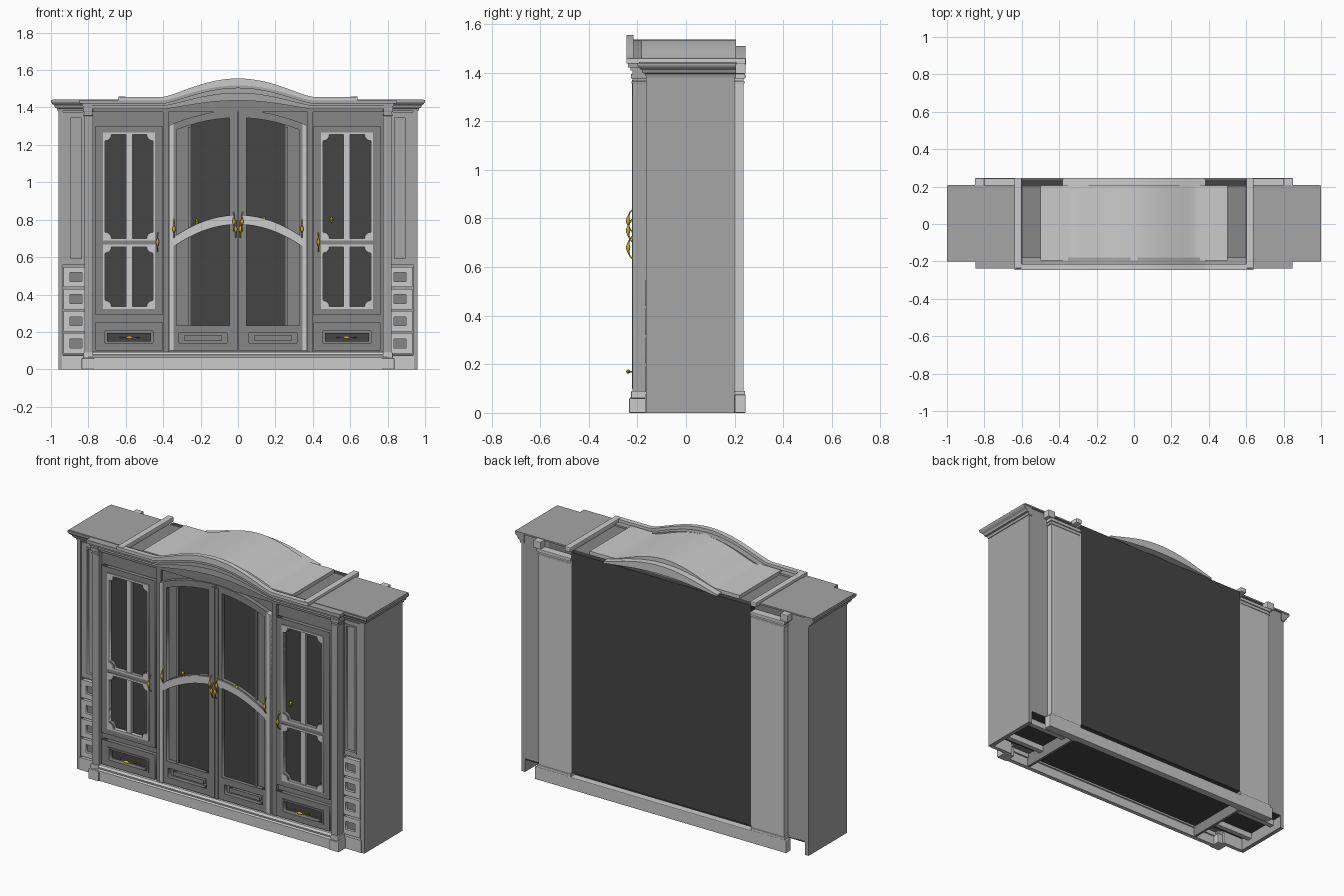
import bpy, bmesh, math
from mathutils import Vector

if "Cube" in bpy.data.objects:
    bpy.data.objects.remove(bpy.data.objects["Cube"])

def material(name, *col):
    m = bpy.data.materials.new(name)
    m.diffuse_color = (*col, 1) if len(col) == 3 else (col[0], col[0], col[0], 1)
    m.use_nodes = True
    m.node_tree.nodes["Principled BSDF"].inputs["Base Color"].default_value = m.diffuse_color
    return m

GOLD = material("gold", 0.6, 0.43, 0.03)
DARK = material("dark_panel", 0.06)
FRONT = material("front_grey", 0.24)
MID = material("side_grey", 0.38)
PALE = material("trim_grey", 0.52)
BARE = ("roof", "back_side", "back_arch")
PALES = ("plinth", "arch_moulding", "mullion", "arched_rail", "door_edge", "small_drawer", "back_",
         "window_trim", "base", "batten")
MIDS = ("outer", "top_board", "crown", "cornice", "pilaster", "cap", "neck", "tall")

def shade(name):
    """Grey tone of a part, chosen by its kind."""
    for keys, mat in ((BARE, None), (PALES, PALE), (MIDS, MID)):
        if any(k in name for k in keys):
            return mat
    return FRONT

def link(name, bm, mat=None):
    me = bpy.data.meshes.new(name)
    bmesh.ops.remove_doubles(bm, verts=bm.verts, dist=1e-5)
    bmesh.ops.recalc_face_normals(bm, faces=bm.faces)
    bm.to_mesh(me)
    bm.free()
    ob = bpy.data.objects.new(name, me)
    bpy.context.collection.objects.link(ob)
    mat = mat or shade(name)
    if mat:
        me.materials.append(mat)
    return ob

def box(name, x0, x1, y0, y1, z0, z1, mat=None, bev=0):
    bm = bmesh.new()
    bmesh.ops.create_cube(bm, size=1)
    for v in bm.verts:
        v.co = ((x0 + x1) / 2 + v.co.x * abs(x1 - x0), (y0 + y1) / 2 + v.co.y * (y1 - y0),
                (z0 + z1) / 2 + v.co.z * (z1 - z0))
    ob = link(name, bm, mat)
    if bev:
        b = ob.modifiers.new("bevel", 'BEVEL')
        b.width, b.segments = bev, 2

def prism(name, loops, y0, y1, mat=None):
    """Flat xz outline with holes, extruded along y."""
    cu = bpy.data.curves.new(name, 'CURVE')
    cu.dimensions, cu.fill_mode, cu.extrude = '2D', 'BOTH', (y1 - y0) / 2
    for pts in loops:
        s = cu.splines.new('POLY')
        s.points.add(len(pts) - 1)
        for p, (x, z) in zip(s.points, pts):
            p.co = (x, z, 0, 1)
        s.use_cyclic_u = True
    tmp = bpy.data.objects.new(name, cu)
    bpy.context.collection.objects.link(tmp)
    me = bpy.data.meshes.new_from_object(tmp.evaluated_get(bpy.context.evaluated_depsgraph_get()))
    bm = bmesh.new()
    bm.from_mesh(me)
    for v in bm.verts:
        v.co = (v.co.x, (y0 + y1) / 2 - v.co.z, v.co.y)
    bpy.data.objects.remove(tmp)
    bpy.data.meshes.remove(me)
    return link(name, bm, mat)

def sweep(name, path, profile):
    """Moulding: (outward, z) profile mitred along an open plan path, outward = right of travel."""
    bm, rings = bmesh.new(), []
    P = [Vector(p) for p in path]
    for i, p in enumerate(P):
        ns = [Vector((d.y, -d.x)) for d in
              [(P[j + 1] - P[j]).normalized() for j in (i - 1, i) if 0 <= j < len(P) - 1]]
        n = sum(ns, Vector((0, 0))).normalized()
        n /= n.dot(ns[0])
        rings.append([bm.verts.new((p.x + n.x * o, p.y + n.y * o, z)) for o, z in profile])
    k = len(profile)
    for a, b in zip(rings, rings[1:]):
        for j in range(k):
            bm.faces.new((a[j], a[(j + 1) % k], b[(j + 1) % k], b[j]))
    bm.faces.new(rings[0])
    bm.faces.new(rings[-1])
    link(name, bm)

def rect(x0, x1, z0, z1):
    return [(x0, z0), (x1, z0), (x1, z1), (x0, z1)]

def notched(x0, x1, z0, z1, r=0.035):
    return [(cx + r * math.cos(math.radians(a0 - i * 22.5)), cz + r * math.sin(math.radians(a0 - i * 22.5)))
            for cx, cz, a0 in ((x0, z0, 90), (x1, z0, 180), (x1, z1, 270), (x0, z1, 360)) for i in range(5)]

def flip(s, pts):
    return [(s * x, z) for x, z in pts]

def span(x0, x1, f, n):
    return [(x0 + (x1 - x0) * i / n, f(x0 + (x1 - x0) * i / n)) for i in range(n + 1)]

def smooth(ob):
    bpy.ops.object.select_all(action='DESELECT')
    ob.select_set(True)
    bpy.context.view_layer.objects.active = ob
    bpy.ops.object.shade_smooth_by_angle(angle=math.radians(30))

def band(name, w, y0, y1, zlo, hlo, zhi, hhi, half=0.4):
    """Strip that is level at the ends and arches in the middle."""
    bump = lambda x: max(0, 1 - (x / half) ** 2) ** 1.4
    smooth(prism(name, [span(-w, w, lambda x: zlo + hlo * bump(x), 64)
                        + span(w, -w, lambda x: zhi + hhi * bump(x), 64)], y0, y1))

def handle(name, x, z, horizontal=False):
    """Bow pull with a swollen grip."""
    half = [(.05, 0, 1), (.044, .008, .7), (.034, .017, .7), (.022, .022, .8), (.014, .024, 1.2), (.007, .024, 1.9)]
    pts = [(-t, o, r) for t, o, r in half] + [(0, .024, 2.1)] + [q for q in half[::-1]]
    cu = bpy.data.curves.new(name, 'CURVE')
    cu.dimensions, cu.bevel_depth, cu.bevel_resolution, cu.use_fill_caps = '3D', .0042, 2, True
    s = cu.splines.new('POLY')
    s.points.add(len(pts) - 1)
    for p, (t, o, r) in zip(s.points, pts):
        p.co = (x + t, -.214 - o, z, 1) if horizontal else (x, -.214 - o, z + t, 1)
        p.radius = r
    cu.materials.append(GOLD)
    bpy.context.collection.objects.link(bpy.data.objects.new(name, cu))

# Central carcass, back panel and roof
box("center_carcass", -.79, .79, -.19, .2, .08, 1.43)
box("dark_rear_panel", -.6, .6, .2, .237, .1, 1.43, DARK)
band("roof", .5, -.195, .205, 1.42, .06, 1.452, .083, .34)
band("back_arch", .38, .2, .245, 1.425, .035, 1.435, .075)
# Arched front cornice in stepped layers
band("frieze", .8, -.208, -.18, 1.375, 0, 1.405, .075)
band("cornice_lower", .825, -.218, -.18, 1.392, .045, 1.41, .07)
band("cornice_middle", .835, -.228, -.18, 1.408, .068, 1.422, .085)
band("cornice_upper", .848, -.238, -.18, 1.42, .083, 1.44, .095)
band("arch_moulding", .64, -.245, -.215, 1.438, .08, 1.457, .098)
# Plinth and dark underside
box("plinth_front", -.8, .8, -.225, -.2, 0, .06)
box("back_plinth", -.84, .84, .2, .245, 0, .075, bev=.004)
sweep("base_moulding", [(-.8, -.19), (.8, -.19)],
      [(0, .055), (.04, .055), (.04, .063), (.032, .07), (.034, .08), (.025, .092), (0, .092)])
box("underside", -.62, .62, -.19, .2, .065, .08, DARK)

top = lambda x: 1.385 - .6 * x * x
rail = lambda x: .8 - x * x
for s, side in ((-1, "left"), (1, "right")):
    # Center doors
    outer = [(.004, .1), (.37, .1)] + span(.37, .004, top, 14)
    up = span(.045, .328, lambda x: rail(x) + .026, 14) + span(.328, .045, lambda x: top(x) - .04, 14)
    low = [(.045, .235), (.328, .235)] + span(.328, .045, lambda x: rail(x) - .026, 14)
    prism(side + "_center_door", [flip(s, q) for q in (outer, up, low, rect(.06, .315, .14, .195))], -.216, -.19)
    pane = [(.04, .23), (.255, .23)] + span(.255, .04, lambda x: top(x) - .035, 10)
    prism(side + "_center_pane", [flip(s, pane)], -.195, -.188, DARK)
    box(side + "_pane_trim", s * .255, s * .268, -.203, -.19, .235, 1.295)
    prism(side + "_foot_panel", [flip(s, rect(.085, .29, .155, .18))], -.208, -.19)
    prism(side + "_door_edge", [flip(s, [(.345, .1), (.37, .1)] + span(.37, .345, top, 2))], -.222, -.19)
    box(side + "_meeting_stile", s * .002, s * .022, -.222, -.19, .1, 1.37)
    prism(side + "_arched_rail", [flip(s, span(.01, .345, lambda x: rail(x) + .022, 14)
          + span(.345, .01, lambda x: rail(x) - .022, 14))], -.222, -.2)

    # Side doors with scooped windows, drawer below
    w1, w2 = (.455, .71, .70, 1.255), (.455, .71, .335, .655)
    prism(side + "_side_door", [flip(s, q) for q in
          (rect(.405, .762, .29, 1.3), notched(*w1), notched(*w2))], -.214, -.19)
    for nm, (a, b, c, d) in (("upper", w1), ("lower", w2)):
        prism(f"{side}_{nm}_pane", [flip(s, rect(a - .005, b + .005, c - .005, d + .005))], -.194, -.188, DARK)
        prism(f"{side}_{nm}_window_trim", [flip(s, rect(a - .012, b + .012, c - .012, d + .012)),
              flip(s, notched(a, b, c, d, .03))], -.219, -.2)
        box(f"{side}_{nm}_mullion", s * .565, s * .598, -.212, -.19, c, d)
    prism(side + "_drawer_front", [flip(s, rect(.405, .762, .1, .25)), flip(s, rect(.455, .71, .14, .205))], -.214, -.19)
    prism(side + "_drawer_panel", [flip(s, rect(.465, .70, .15, .195))], -.2, -.188, DARK)
    prism(side + "_drawer_trim", [flip(s, rect(.445, .72, .13, .215)), flip(s, rect(.455, .71, .14, .205))], -.219, -.2)
    box(side + "_divider_stile", s * .372, s * .402, -.205, -.19, .09, 1.38)

    # Front pilaster and rear side panel, each with base block and cap
    for nm, x0, y0, y1, e in (("front_pilaster", .775, -.22, -.16, -1), ("back_side_panel", .6, .195, .237, 1)):
        box(f"{side}_{nm}", s * x0, s * .82, y0, y1, .07, 1.39)
        f = y0 if e < 0 else y1
        for pt, o, z0, z1 in (("base", .014 if e < 0 else .007, 0, .06), ("base_ring", .006, .06, .09),
                              ("cap", .007, 1.375, 1.395), ("neck", .004, 1.355, 1.365)):
            a, b = (f - o, y1) if e < 0 else (y0, f + o)
            box(f"{side}_{nm[:5]}_{pt}", s * (x0 + .008 - o), s * (.822 + o), a, b, z0, z1, bev=.003)
    box(side + "_back_cornice_end", s * .8, s * .85, .2, .245, 1.395, 1.44, bev=.004)
    box(side + "_roof_bar", s * .6, s * .64, -.238, .247, 1.43, 1.46, bev=.006)
    box(side + "_cornice_return", s * .78, s * .848, -.238, -.16, 1.42, 1.44)
    box(side + "_cornice_return_lower", s * .78, s * .83, -.22, -.16, 1.39, 1.42)

    # Outer cabinet: hollow below, drawers and tall panel in front
    box(side + "_outer_carcass", s * .78, s * .945, -.145, .2, .08, 1.43)
    box(side + "_outer_wall", s * .935, s * .96, -.165, .2, 0, 1.4)
    box(side + "_outer_plinth", s * .8, s * .94, -.168, -.145, 0, .075)
    box(side + "_inner_foot_wall", s * .62, s * .635, -.2, .2, 0, .08)
    box(side + "_foot_floor", s * .635, s * .935, -.145, .2, .075, .083, DARK)
    for y in (-.09, .11):
        box(side + "_floor_batten", s * .635, s * .935, y, y + .03, .04, .08)
    prism(side + "_tall_panel_frame", [flip(s, rect(.822, .935, .56, 1.375)),
          flip(s, rect(.834, .895, .59, 1.345))], -.16, -.14)
    prism(side + "_tall_panel_trim", [flip(s, rect(.828, .903, .582, 1.353)),
          flip(s, rect(.836, .893, .592, 1.343))], -.164, -.15)
    for i in range(4):
        z = .085 + i * .118
        prism(f"{side}_small_drawer_{i + 1}", [flip(s, rect(.822, .932, z, z + .108)),
              flip(s, rect(.822 + .012, .898, z + .03, z + .078))], -.167, -.14)
        prism(f"{side}_small_panel_{i + 1}", [flip(s, rect(.83, .9, z + .025, z + .083))], -.152, -.142)
    # Crown moulding around the outer cabinet
    path = [(.8, -.16), (.96, -.16), (.96, .205)]
    if s < 0:
        path = [(-x, y) for x, y in reversed(path)]
    sweep(side + "_crown", path, [(-.02, 1.38), (.004, 1.38), (.008, 1.395), (.018, 1.398), (.022, 1.41),
                                  (.034, 1.42), (.04, 1.43), (.04, 1.44), (-.02, 1.44)])
    box(side + "_top_board", s * .64, s * .992, -.194, .208, 1.434, 1.443)

    # Handles
    handle(side + "_side_handle", s * .43, .68)
    handle(side + "_center_outer_handle", s * .342, .75)
    handle(side + "_center_upper_handle", s * .022, .79)
    handle(side + "_center_lower_handle", s * .012, .75)
    handle(side + "_drawer_handle", s * .58, .17, True)

# Small key knobs
for i, (x, z) in enumerate(((-.22, .79), (.14, .8), (.5, .8))):
    bm = bmesh.new()
    bmesh.ops.create_uvsphere(bm, u_segments=10, v_segments=8, radius=.009)
    for v in bm.verts:
        v.co = (x + v.co.x, -.212 + v.co.y, z + v.co.z * 1.7)
    smooth(link(f"key_knob_{i + 1}", bm, GOLD))
